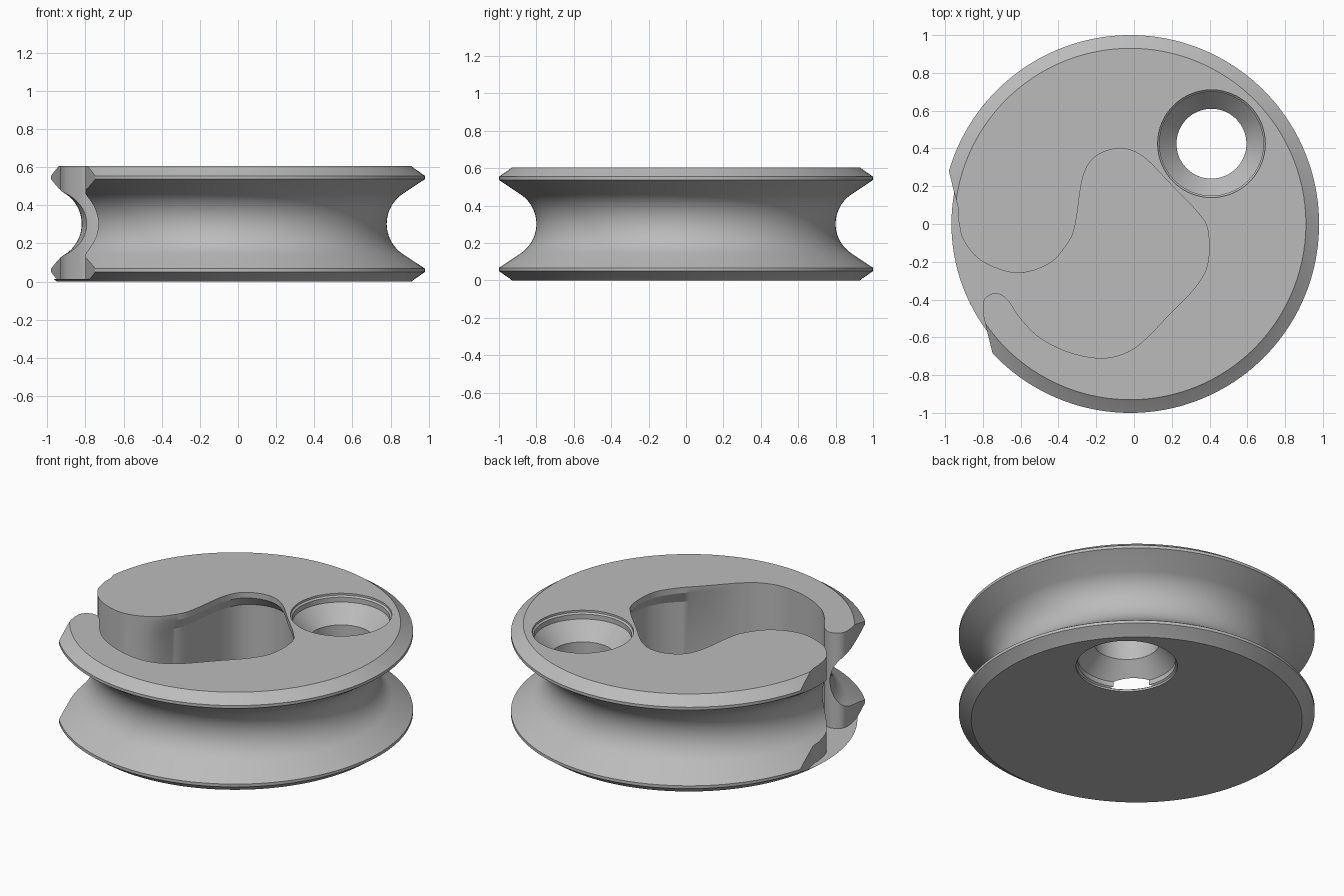
import bpy, bmesh, math
from mathutils import Vector

cube = bpy.data.objects.get("Cube")
if cube:
    bpy.data.objects.remove(cube)

AXIS = (-0.02, 0.0)
HEIGHT = 0.605

grey = bpy.data.materials.new("plain grey")
grey.use_nodes = True
grey.diffuse_color = (0.5, 0.5, 0.5, 1)
grey.node_tree.nodes["Principled BSDF"].inputs["Base Color"].default_value = (0.5, 0.5, 0.5, 1)


def skin(name, loops):
    """Closed solid through a stack of equal-length loops."""
    bm = bmesh.new()
    rings = [[bm.verts.new(p) for p in loop] for loop in loops]
    n = len(rings[0])
    for a, b in zip(rings, rings[1:]):
        for i in range(n):
            j = (i + 1) % n
            bm.faces.new((a[i], a[j], b[j], b[i]))
    bm.faces.new(rings[0])
    bm.faces.new(rings[-1])
    bmesh.ops.recalc_face_normals(bm, faces=bm.faces)
    mesh = bpy.data.meshes.new(name)
    bm.to_mesh(mesh)
    bm.free()
    mesh.materials.append(grey)
    obj = bpy.data.objects.new(name, mesh)
    bpy.context.collection.objects.link(obj)
    return obj


def lathe(name, profile, centre, steps):
    """Turn an (r, z) profile about a vertical axis."""
    angles = [2 * math.pi * i / steps for i in range(steps)]
    return skin(name, [[(centre[0] + r * math.cos(a), centre[1] + r * math.sin(a), z)
                        for a in angles] for r, z in profile])


def mirrored(half):
    """Complete a lower half profile about mid height."""
    return half + [(r, HEIGHT - z) for r, z in reversed(half)]


def smooth_path(points, steps=6):
    """Catmull-Rom curve through the points."""
    pts = [Vector(p) for p in points]
    pts = [2 * pts[0] - pts[1]] + pts + [2 * pts[-1] - pts[-2]]
    out = []
    for a, b, c, d in zip(pts, pts[1:], pts[2:], pts[3:]):
        for i in range(steps):
            t = i / steps
            out.append(0.5 * (2 * b + (c - a) * t + (2 * a - 5 * b + 4 * c - d) * t ** 2
                              + (3 * b - a - 3 * c + d) * t ** 3))
    return out + [pts[-2]]


# Grooved wheel: chamfered flanges and a round cable groove
groove_r, mid = 0.19, HEIGHT / 2
lower = [(0.93, 0), (0.945, 0.012), (1, 0.05), (1, 0.068)]
for i in range(13):
    a = math.radians(55 * (1 - i / 12) + 0.0)
    lower.append((0.8 + groove_r * (1 - math.cos(a)), mid - groove_r * math.sin(a)))
wheel = lathe("grooved_wheel", mirrored(lower), AXIS, 160)

# Axle hole with stepped countersinks at both ends
hole = [(0.285, -0.05), (0.285, 0.012), (0.275, 0.02), (0.275, 0.05), (0.185, 0.15)]
hole_cutter = lathe("axle_hole_cutter", mirrored(hole), (0.41, 0.425), 64)

# Cable pocket outline, from the upper lobe round to the hooked lip
pocket = smooth_path([
    (-0.93, 0.02), (-0.9, -0.09), (-0.8, -0.2), (-0.62, -0.26), (-0.45, -0.21),
    (-0.35, -0.1), (-0.31, 0), (-0.27, 0.25), (-0.2, 0.36), (-0.07, 0.4),
    (0.05, 0.355), (0.19, 0.215), (0.33, 0.07), (0.39, -0.03), (0.39, -0.21),
    (0.32, -0.34), (0.19, -0.475), (0.06, -0.61), (-0.04, -0.68), (-0.17, -0.71),
    (-0.34, -0.68), (-0.5, -0.6), (-0.6, -0.5), (-0.67, -0.4), (-0.73, -0.365),
    (-0.79, -0.395), (-0.8, -0.46), (-0.78, -0.56)])
# The rim is cut away outside the mouth
mouth = [Vector(p) for p in [(-0.75, -0.68), (-0.73, -0.78), (-1.2, -0.78), (-1.2, 0.3),
                             (-0.985, 0.3), (-0.93, 0.08)]]
outline = pocket + mouth


def undercut(p):
    """Widen the belly of the pocket, fading out towards the lip and mouth."""
    fade = max(0, min(1, (p.y + 0.62) / 0.3)) * max(0, min(1, (p.x + 0.6) / 0.3))
    belly = Vector((0, -0.15))
    return belly + (p - belly) * (1 + 0.12 * fade)


wide = [undercut(p) for p in outline]
pocket_cutter = skin("pocket_cutter", [[(p.x, p.y, z) for p in ring] for ring, z in
                                       [(wide, 0.013), (wide, 0.5), (outline, 0.57), (outline, 0.7)]])

# Cut the wheel, then discard the cutters
bpy.ops.object.select_all(action="DESELECT")
bpy.context.view_layer.objects.active = wheel
wheel.select_set(True)
for cutter in (hole_cutter, pocket_cutter):
    cutter.hide_render = True
    mod = wheel.modifiers.new(cutter.name, "BOOLEAN")
    mod.operation, mod.solver, mod.object = "DIFFERENCE", "EXACT", cutter
    bpy.ops.object.modifier_apply(modifier=mod.name)
    bpy.data.objects.remove(cutter)
bpy.ops.object.shade_smooth_by_angle(angle=math.radians(25))
